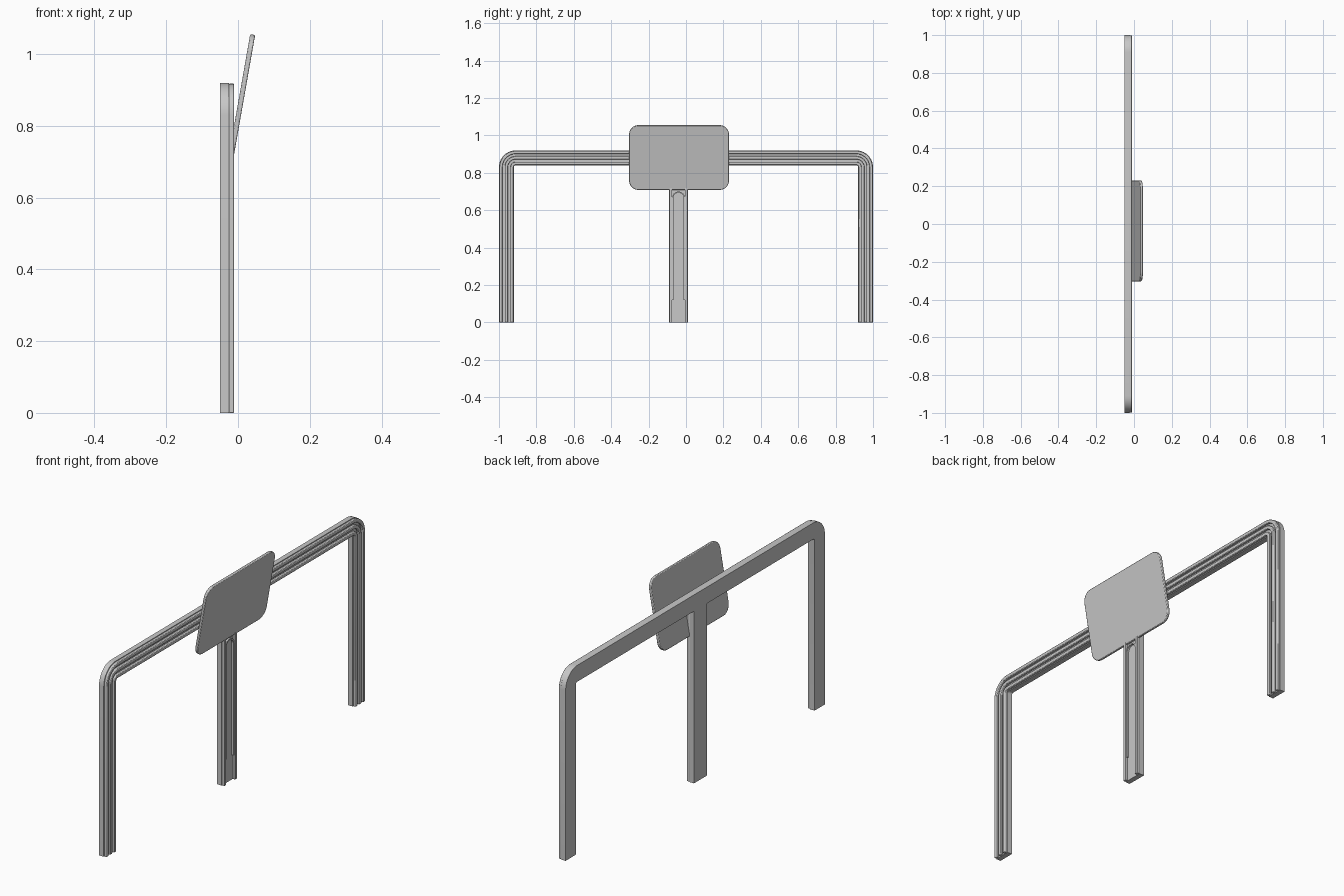
import bpy
import bmesh
from math import cos, sin, pi, radians
from mathutils import Matrix

cube = bpy.data.objects.get("Cube")
if cube:
    bpy.data.objects.remove(cube)

grey = bpy.data.materials.new("satin_grey")
grey.use_nodes = True
colour = (0.58, 0.58, 0.58, 1)
grey.diffuse_color = colour
grey.node_tree.nodes["Principled BSDF"].inputs["Base Color"].default_value = colour

BACK, FACE, FRONT = -0.05, -0.025, -0.011   # depths of the frame layers
BEAM_LOW, POST_Y = 0.84, -0.04


def prism(name, outline, x0, x1, bevel=0.0):
    """Extrude a closed (y, z) outline from x0 to x1."""
    bm = bmesh.new()
    face = bm.faces.new([bm.verts.new((x0, y, z)) for y, z in outline])
    new = bmesh.ops.extrude_face_region(bm, geom=[face])["geom"]
    bmesh.ops.translate(bm, vec=(x1 - x0, 0, 0),
                        verts=[v for v in new if isinstance(v, bmesh.types.BMVert)])
    bmesh.ops.recalc_face_normals(bm, faces=bm.faces)
    mesh = bpy.data.meshes.new(name)
    bm.to_mesh(mesh)
    bm.free()
    mesh.materials.append(grey)
    obj = bpy.data.objects.new(name, mesh)
    bpy.context.collection.objects.link(obj)
    bpy.ops.object.select_all(action="DESELECT")
    obj.select_set(True)
    bpy.context.view_layer.objects.active = obj
    bpy.ops.object.shade_smooth_by_angle(angle=radians(30))
    if bevel:
        mod = obj.modifiers.new("soft_edges", "BEVEL")
        mod.width = bevel
        mod.segments = 2
        mod.limit_method = "ANGLE"
        mod.angle_limit = radians(50)
    return obj


def arc(cy, cz, r, start, end, steps=10):
    return [(cy + r * cos(start + (end - start) * i / steps),
             cz + r * sin(start + (end - start) * i / steps)) for i in range(steps + 1)]


def arch_line(centre, half, top, radius, offset, low):
    """Open path up one leg, over the rounded corners and down the other."""
    r, w = radius - offset, half - radius
    return ([(centre - half + offset, low)]
            + arc(centre - w, top - radius, r, pi, pi / 2)
            + arc(centre + w, top - radius, r, pi / 2, 0)
            + [(centre + half - offset, low)])


def arch(name, centre, half, top, radius, a, b, low, x0, x1, bevel=0.0):
    """Band between two offsets of the same arch line."""
    outline = (arch_line(centre, half, top, radius, a, low)
               + arch_line(centre, half, top, radius, b, low)[::-1])
    return prism(name, outline, x0, x1, bevel)


def slab(name, y0, y1, z0, z1, x0, x1, bevel=0.0):
    return prism(name, [(y0, z0), (y1, z0), (y1, z1), (y0, z1)], x0, x1, bevel)


# Outer frame with three raised ribs following it
arch("frame_back", 0, 1.0, 0.92, 0.09, 0.0, 0.08, 0, BACK, FACE)
for label, a, b in (("outer", 0.002, 0.019), ("middle", 0.031, 0.048), ("inner", 0.061, 0.078)):
    arch(label + "_rib", 0, 1.0, 0.92, 0.09, a, b, 0, FACE, FRONT, 0.003)

# Centre post: channel with side walls and an arched inner lip
slab("post_back", POST_Y - 0.05, POST_Y + 0.05, 0, BEAM_LOW, BACK, FACE)
for label, side in (("right", -1), ("left", 1)):
    y0, y1 = sorted((POST_Y + side * 0.049, POST_Y + side * 0.034))
    slab("post_wall_" + label, y0, y1, 0, BEAM_LOW, FACE, FRONT, 0.002)
arch("post_lip", POST_Y, 0.034, 0.70, 0.034, 0.0, 0.007, 0.12, FACE, -0.016)

# Tilted rounded panel
half_w, half_h, r = 0.267, 0.175, 0.05
corners = []
for sy, sz, start in ((1, 1, 0), (-1, 1, pi / 2), (-1, -1, pi), (1, -1, 1.5 * pi)):
    corners += arc(sy * (half_w - r), sz * (half_h - r), r, start, start + pi / 2)
panel = prism("panel", corners, -0.007, 0.007, 0.003)
panel.matrix_world = (Matrix.Translation((0.0105, -0.037, 0.882))
                      @ Matrix.Rotation(radians(10), 4, "Y"))
